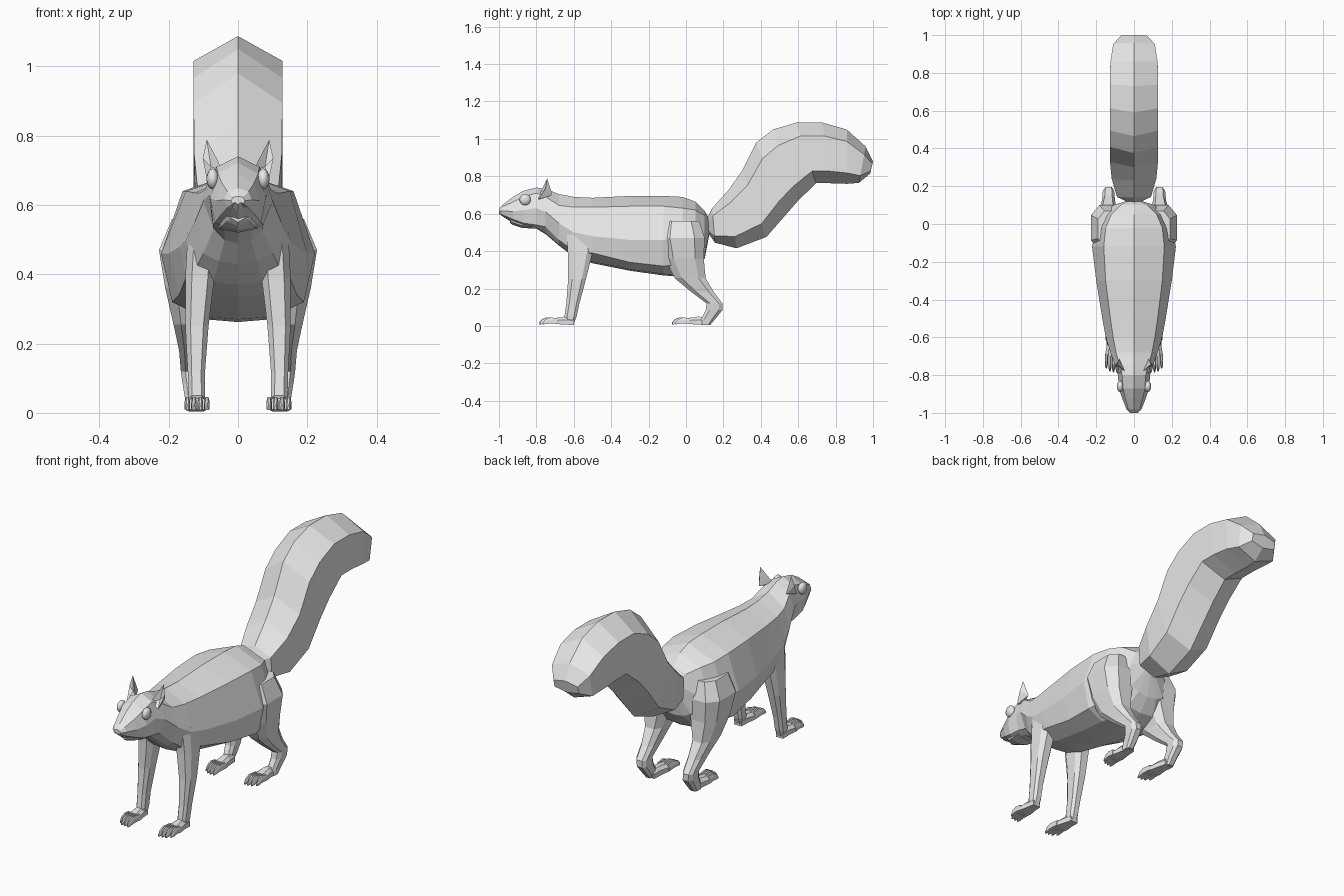
import bpy, bmesh, math
from mathutils import Vector

fur = bpy.data.materials.new("grey fur")
fur.diffuse_color = (0.8, 0.8, 0.8, 1)


def finish(name, bm):
    bmesh.ops.recalc_face_normals(bm, faces=bm.faces)
    me = bpy.data.meshes.new(name)
    bm.to_mesh(me)
    bm.free()
    me.materials.append(fur)
    ob = bpy.data.objects.new(name, me)
    bpy.context.collection.objects.link(ob)
    return ob


def loft(name, rings):
    """Skin a list of equal-length rings and cap both ends."""
    bm = bmesh.new()
    rows = [[bm.verts.new(p) for p in r] for r in rings]
    n = len(rows[0])
    for a, b in zip(rows, rows[1:]):
        for i in range(n):
            j = (i + 1) % n
            bm.faces.new((a[i], a[j], b[j], b[i]))
    bm.faces.new(rows[0])
    bm.faces.new(rows[-1])
    return finish(name, bm)


def mirrored(half):
    """Close a half ring (first and last points on the centre plane)."""
    return half + [(-x, y, z) for x, y, z in half[-2:0:-1]]


# Body and head: y, top z, crease x z, widest x z, lower x z, bottom z
body = [
    (.125, .57, .02, .565, .03, .54, .02, .505, .49),
    (.10, .615, .07, .59, .11, .50, .10, .39, .36),
    (.05, .665, .12, .62, .165, .48, .15, .36, .29),
    (-.02, .69, .15, .63, .20, .47, .17, .33, .262),
    (-.12, .695, .16, .64, .222, .46, .19, .32, .27),
    (-.30, .695, .15, .64, .20, .46, .17, .34, .295),
    (-.50, .685, .125, .635, .168, .48, .15, .39, .335),
    (-.60, .69, .11, .635, .15, .50, .13, .40, .37),
    (-.68, .705, .095, .645, .125, .55, .10, .46, .43),
    (-.75, .732, .075, .69, .10, .61, .07, .53, .49),
    (-.80, .74, .062, .71, .085, .63, .072, .54, .52),
    (-.87, .722, .058, .69, .08, .62, .066, .55, .525),
    (-.925, .69, .046, .662, .062, .612, .05, .57, .55),
    (-.98, .648, .03, .638, .04, .615, .03, .592, .585),
    (-1.0, .625, .015, .622, .02, .612, .015, .603, .60),
]
loft("body", [mirrored([(0, y, zt), (xc, y, zc), (xw, y, zw), (xl, y, zl),
                        (xl * .55, y, zb + .008), (0, y, zb)])
              for y, zt, xc, zc, xw, zw, xl, zl, zb in body])

# Tail: hexagonal sections between an upper and a lower ridge
tail = [
    (.115, .58, .115, .50, .03), (.14, .63, .155, .445, .09),
    (.23, .73, .27, .415, .118), (.30, .83, .43, .476, .127),
    (.375, .98, .53, .59, .128), (.465, 1.05, .60, .67, .128),
    (.59, 1.087, .695, .763, .128), (.73, 1.087, .77, .763, .128),
    (.86, 1.05, .86, .76, .125), (.96, .96, .925, .765, .11),
    (1.0, .88, .985, .815, .07),
]
rings = []
for yu, zu, yl, zl, w in tail:
    up, low = Vector((0, yu, zu)), Vector((0, yl, zl))
    side = Vector((w, 0, 0))
    a, b = up.lerp(low, .22) + side, up.lerp(low, .8) + side
    rings.append(mirrored([tuple(p) for p in (up, a, b, low)]))
loft("tail", rings)


def leg_rings(s, rows):
    """Eight-sided level rings: z, inner x, outer x, front y, back y."""
    out = []
    for z, x0, x1, y0, y1 in rows:
        cx, cy, rx, ry = (x0 + x1) / 2, (y0 + y1) / 2, (x1 - x0) / 2, (y1 - y0) / 2
        k = .55
        pts = [(1, k), (k, 1), (-k, 1), (-1, k), (-1, -k), (-k, -1), (k, -1), (1, -k)]
        out.append([(s * (cx + px * rx), cy + py * ry, z) for px, py in pts])
    return out


def box_rings(s, rows):
    """Bevelled upright sections: y, inner x, outer x, bottom z, top z."""
    return [[(s * x0, y, z0), (s * x1, y, z0), (s * x1, y, z0 + (z1 - z0) * .6),
             (s * (x1 * .75 + x0 * .25), y, z1), (s * (x1 * .25 + x0 * .75), y, z1),
             (s * x0, y, z0 + (z1 - z0) * .6)] for y, x0, x1, z0, z1 in rows]


front_leg = [(.52, .06, .145, -.64, -.47), (.39, .068, .152, -.632, -.50),
             (.25, .085, .152, -.63, -.535), (.12, .095, .145, -.64, -.57),
             (.05, .095, .143, -.65, -.585), (.012, .10, .14, -.64, -.60)]
hind_leg = [(.56, .04, .19, -.12, .07), (.47, .03, .228, -.14, .10),
            (.36, .06, .21, -.115, .095), (.255, .09, .186, -.06, .105),
            (.18, .10, .17, .03, .15), (.12, .105, .165, .11, .195),
            (.085, .105, .16, .105, .195), (.035, .105, .152, .08, .155),
            (.006, .11, .148, .08, .13)]

for s, side in ((1, "left"), (-1, "right")):
    loft(f"front_leg_{side}", leg_rings(s, front_leg))
    loft(f"hind_leg_{side}", leg_rings(s, hind_leg))
    # Paws with four toes each
    for part, heel, toe in (("front", -.60, -.785), ("hind", .12, -.075)):
        ball = toe + .085
        loft(f"{part}_paw_{side}", box_rings(s, [
            (heel, .10, .142, .004, .045), ((heel + ball) / 2, .092, .146, .008, .05),
            (ball, .082, .154, .01, .042)]))
        for i in range(4):
            x = .09 + i * .0187
            tip = toe + (0, 0, .004, .02)[i]
            loft(f"{part}_toe_{side}_{i + 1}", box_rings(s, [
                (ball + .01, x - .008, x + .008, .012, .04),
                (tip + .04, x - .008, x + .008, .014, .046),
                (tip + .015, x - .007, x + .007, .01, .036),
                (tip, x - .003, x + .003, .008, .02)]))

    # Ear: pointed shell with a hollow front
    bm = bmesh.new()
    rim = [(.045, -.785, .70), (.062, -.768, .735), (.09, -.742, .788),
           (.102, -.752, .735), (.09, -.79, .675)]
    rv = [bm.verts.new((s * x, y, z)) for x, y, z in rim]
    hollow = bm.verts.new((s * .078, -.755, .71))
    back = bm.verts.new((s * .078, -.715, .70))
    for i in range(5):
        a, b = rv[i], rv[(i + 1) % 5]
        bm.faces.new((a, b, hollow))
        bm.faces.new((b, a, back))
    finish(f"ear_{side}", bm)

    # Eye
    bm = bmesh.new()
    bmesh.ops.create_uvsphere(bm, u_segments=12, v_segments=8, radius=.03)
    bmesh.ops.scale(bm, vec=(.6, 1, 1), verts=bm.verts)
    bmesh.ops.translate(bm, vec=(s * .073, -.86, .675), verts=bm.verts)
    eye = finish(f"eye_{side}", bm)
    for p in eye.data.polygons:
        p.use_smooth = True

# Lower lip under the muzzle
loft("lower_jaw", [mirrored([(0, y, zt), (w, y, zt), (w * .8, y, zb + .012), (0, y, zb)])
                   for y, w, zt, zb in ((-.82, .07, .57, .52), (-.88, .06, .57, .525),
                                        (-.925, .04, .568, .54), (-.94, .025, .565, .55))])
